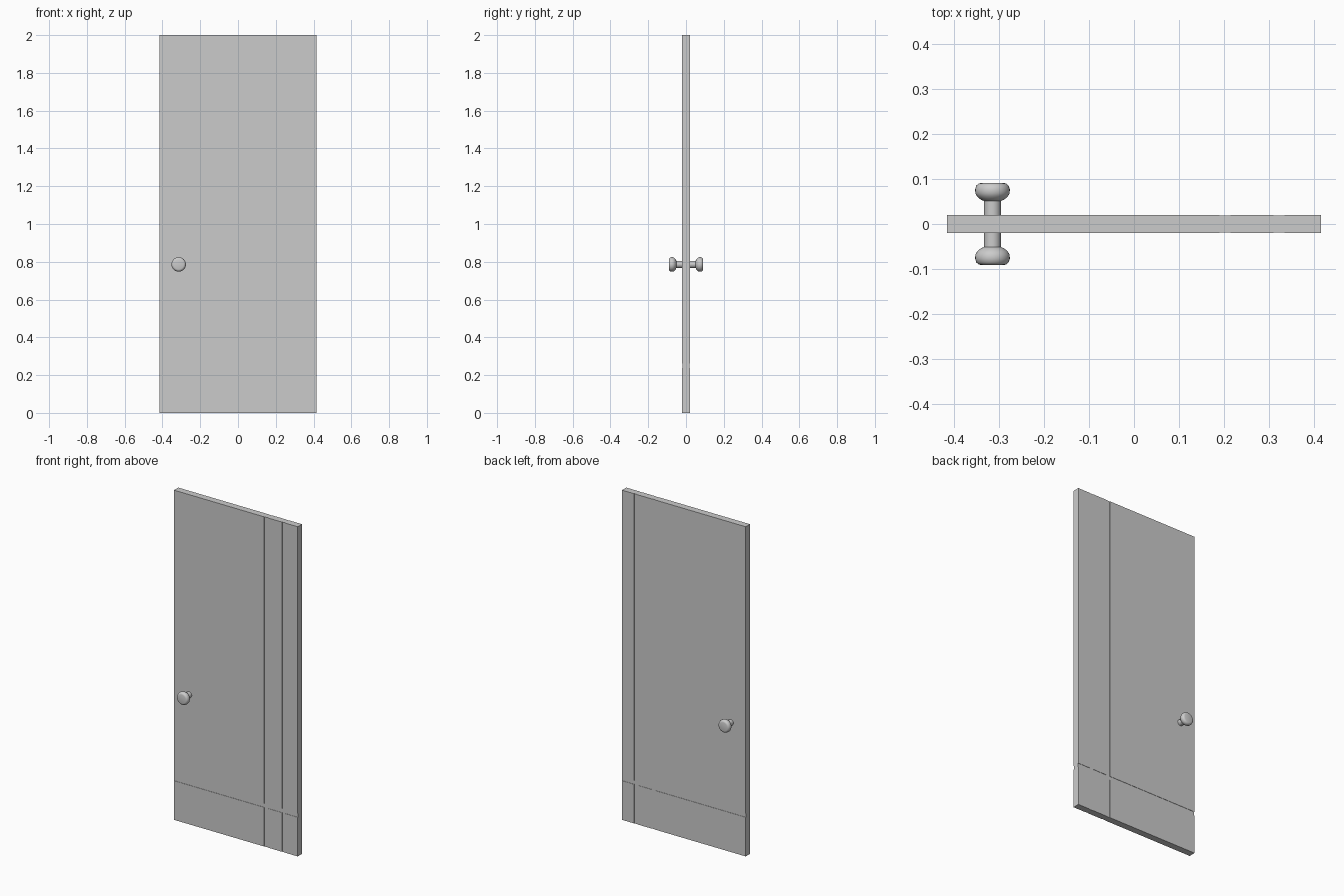
import bpy
import bmesh
import math

cube = bpy.data.objects.get("Cube")
if cube:
    bpy.data.objects.remove(cube, do_unlink=True)

grey = bpy.data.materials.new("plain grey")
grey.use_nodes = True
colour = (0.6, 0.6, 0.6, 1)
grey.diffuse_color = colour
grey.node_tree.nodes["Principled BSDF"].inputs["Base Color"].default_value = colour

HALF_WIDTH, HEIGHT, HALF_DEPTH = 0.415, 2.0, 0.0205
GROOVE_DEPTH = 0.002


def add_object(name, bm):
    mesh = bpy.data.meshes.new(name)
    bm.to_mesh(mesh)
    bm.free()
    obj = bpy.data.objects.new(name, mesh)
    bpy.context.collection.objects.link(obj)
    mesh.materials.append(grey)
    return obj


# Door: one grid of cells per side, groove cells set back
xs = [-HALF_WIDTH, 0.19, 0.214, 0.31, 0.334, HALF_WIDTH]
zs = [0, 0.237, 0.261, HEIGHT]


def cell_depth(i, j):
    return HALF_DEPTH - GROOVE_DEPTH if i in (1, 3) or j == 1 else HALF_DEPTH


def add_block(bm, x0, x1, z0, z1, depth):
    corners = [(x0, z0), (x1, z0), (x1, z1), (x0, z1)]
    front = [bm.verts.new((x, -depth, z)) for x, z in corners]
    back = [bm.verts.new((x, depth, z)) for x, z in corners]
    bm.faces.new(front)
    bm.faces.new(back[::-1])
    return front, back


bm = bmesh.new()
cells = {}
for i in range(len(xs) - 1):
    for j in range(len(zs) - 1):
        cells[i, j] = add_block(bm, xs[i], xs[i + 1], zs[j], zs[j + 1], cell_depth(i, j))

# Groove walls between neighbouring cells, and the outer rim of the door
for (i, j), (front, back) in cells.items():
    for di, dj, a, b, c, d in ((1, 0, 1, 2, 0, 3), (0, 1, 2, 3, 1, 0)):
        other = cells.get((i + di, j + dj))
        if other and cell_depth(i, j) != cell_depth(i + di, j + dj):
            for mine, theirs in zip((front, back), other):
                bm.faces.new((mine[a], mine[b], theirs[d], theirs[c]))
    for di, dj, a, b in ((0, -1, 0, 1), (1, 0, 1, 2), (0, 1, 2, 3), (-1, 0, 3, 0)):
        if (i + di, j + dj) not in cells:
            bm.faces.new((front[b], front[a], back[a], back[b]))
bmesh.ops.remove_doubles(bm, verts=bm.verts, dist=0.0001)
bmesh.ops.recalc_face_normals(bm, faces=bm.faces)
add_object("door_panel", bm)

# Knobs: one turned profile (radius, distance from door centre) on each side
profile = [(0.0185, 0.018), (0.0185, 0.051), (0.026, 0.054), (0.034, 0.061),
           (0.038, 0.068), (0.0385, 0.077), (0.036, 0.085), (0.031, 0.0895),
           (0.026, 0.091), (0, 0.091)]
for name, side in (("front_knob", -1), ("back_knob", 1)):
    bm = bmesh.new()
    verts = [bm.verts.new((r, side * y, 0)) for r, y in profile]
    edges = [bm.edges.new(pair) for pair in zip(verts, verts[1:])]
    bmesh.ops.spin(bm, geom=verts + edges, cent=(0, 0, 0), axis=(0, 1, 0),
                   angle=math.tau, steps=32)
    bmesh.ops.remove_doubles(bm, verts=bm.verts, dist=0.0001)
    bmesh.ops.recalc_face_normals(bm, faces=bm.faces)
    # The open stem end sits inside the door, so orient faces by the flat cap
    cap = max(bm.faces, key=lambda f: side * f.calc_center_median().y)
    if cap.normal.y * side < 0:
        bmesh.ops.reverse_faces(bm, faces=bm.faces)
    knob = add_object(name, bm)
    knob.location = (-0.314, 0, 0.786)
    bpy.ops.object.select_all(action="DESELECT")
    knob.select_set(True)
    bpy.context.view_layer.objects.active = knob
    bpy.ops.object.shade_smooth_by_angle(angle=math.radians(35))
